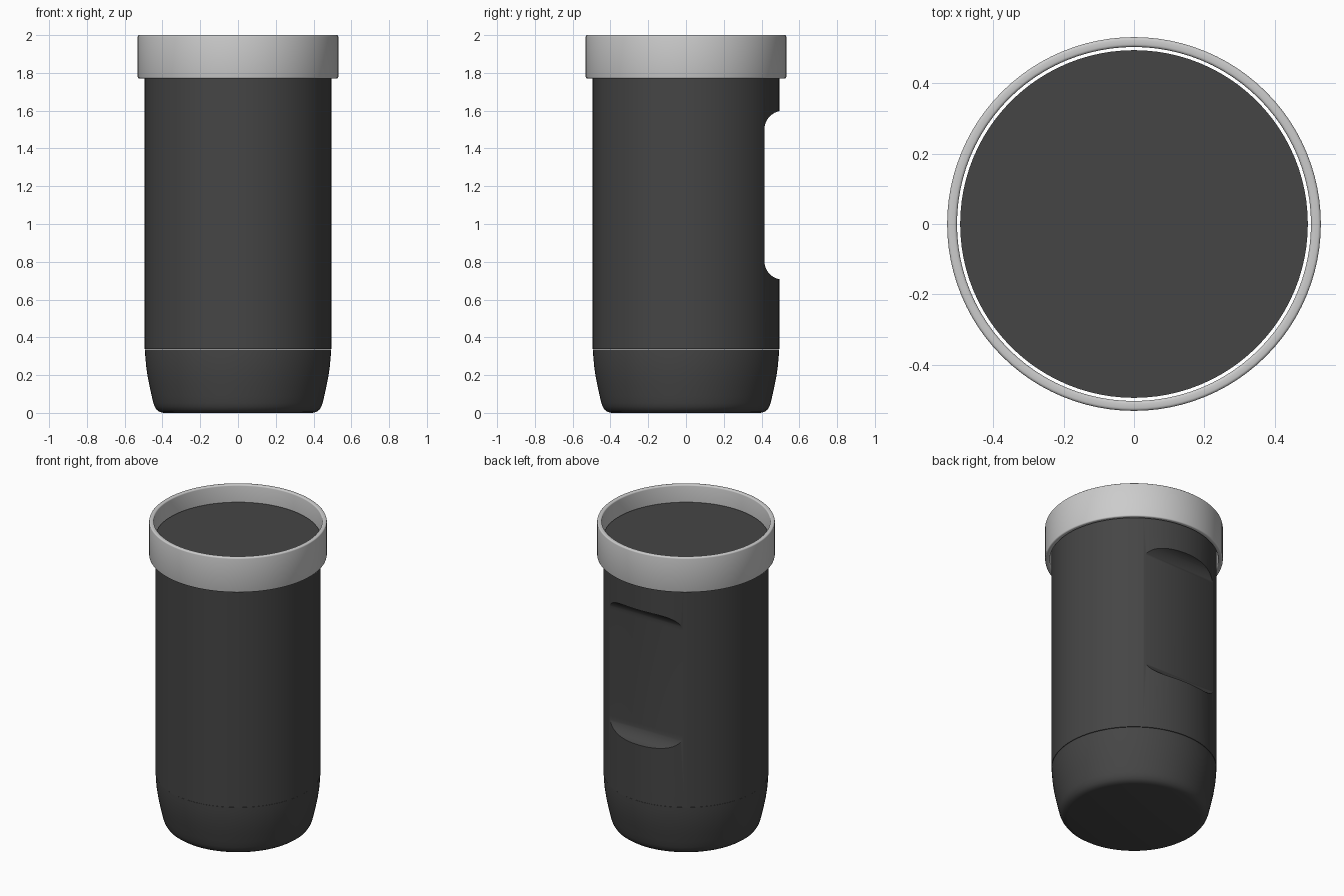
import bpy, bmesh, math

if "Cube" in bpy.data.objects:
    bpy.data.objects.remove(bpy.data.objects["Cube"])

SEGS = 96
dark = bpy.data.materials.new("dark_plastic")
dark.diffuse_color = (0.06, 0.06, 0.06, 1)
dark.use_nodes = True
dark.node_tree.nodes["Principled BSDF"].inputs["Base Color"].default_value = dark.diffuse_color


def finish(bm, name, mat=None):
    bmesh.ops.recalc_face_normals(bm, faces=bm.faces)
    me = bpy.data.meshes.new(name)
    bm.to_mesh(me)
    bm.free()
    ob = bpy.data.objects.new(name, me)
    bpy.context.collection.objects.link(ob)
    if mat:
        me.materials.append(mat)
    return ob


def lathe(name, profile, mat=None, closed=False):
    """Spin (radius, z) points about z; points with radius 0 close the ends."""
    bm = bmesh.new()
    vs = [bm.verts.new((r, 0, z)) for r, z in profile]
    pairs = list(zip(vs, vs[1:])) + ([(vs[-1], vs[0])] if closed else [])
    edges = [bm.edges.new(p) for p in pairs]
    bmesh.ops.spin(bm, geom=vs + edges, cent=(0, 0, 0), axis=(0, 0, 1),
                   angle=2 * math.pi, steps=SEGS)
    bmesh.ops.remove_doubles(bm, verts=bm.verts, dist=1e-5)
    return finish(bm, name, mat)


def smooth(ob):
    bpy.ops.object.select_all(action='DESELECT')
    ob.select_set(True)
    bpy.context.view_layer.objects.active = ob
    bpy.ops.object.shade_smooth_by_angle(angle=math.radians(35))


# Main cylinder
body = lathe("body", [(0, 0.338), (0.494, 0.338), (0.494, 1.89), (0, 1.89)], dark)

# Tapered, rounded foot
foot = lathe("foot", [(0, 0.336), (0.492, 0.336), (0.491, 0.30), (0.486, 0.245),
                      (0.478, 0.19), (0.468, 0.14), (0.457, 0.09), (0.448, 0.052),
                      (0.441, 0.033), (0.430, 0.016), (0.415, 0.005), (0.395, 0),
                      (0, 0)], dark)

# Loose collar with softened rims
b = 0.008
ri, ro, z0, z1 = 0.503, 0.531, 1.77, 2.0
corners = [(ro - b, z0 + b, -90), (ro - b, z1 - b, 0),
           (ri + b, z1 - b, 90), (ri + b, z0 + b, 180)]
rim = [(x + b * math.cos(math.radians(a + t)), z + b * math.sin(math.radians(a + t)))
       for x, z, a in corners for t in (0, 30, 60, 90)]
collar = lathe("collar", rim, closed=True)

# Cutter for the flat recess at the back, with filleted ends
y0, zlo, zhi, r = 0.415, 0.705, 1.60, 0.1
N = 12
outline = [(0.8, zlo)]
for cz, start in ((zlo + r, 270), (zhi - r, 180)):
    for i in range(N + 1):
        a = math.radians(start - 90 * i / N)
        outline.append((y0 + r + r * math.cos(a), cz + r * math.sin(a)))
outline.append((0.8, zhi))
bm = bmesh.new()
face = bm.faces.new([bm.verts.new((-0.6, y, z)) for y, z in outline])
ext = bmesh.ops.extrude_face_region(bm, geom=[face])
bmesh.ops.translate(bm, vec=(1.2, 0, 0),
                    verts=[v for v in ext["geom"] if isinstance(v, bmesh.types.BMVert)])
cutter = finish(bm, "recess_cutter", dark)
cutter.hide_render = True

# Apply the cut and remove the helper
mod = body.modifiers.new("recess", 'BOOLEAN')
mod.operation = 'DIFFERENCE'
mod.solver = 'EXACT'
mod.object = cutter
bpy.context.view_layer.objects.active = body
bpy.ops.object.modifier_apply(modifier=mod.name)
bpy.data.objects.remove(cutter)

for ob in (body, foot, collar):
    smooth(ob)
